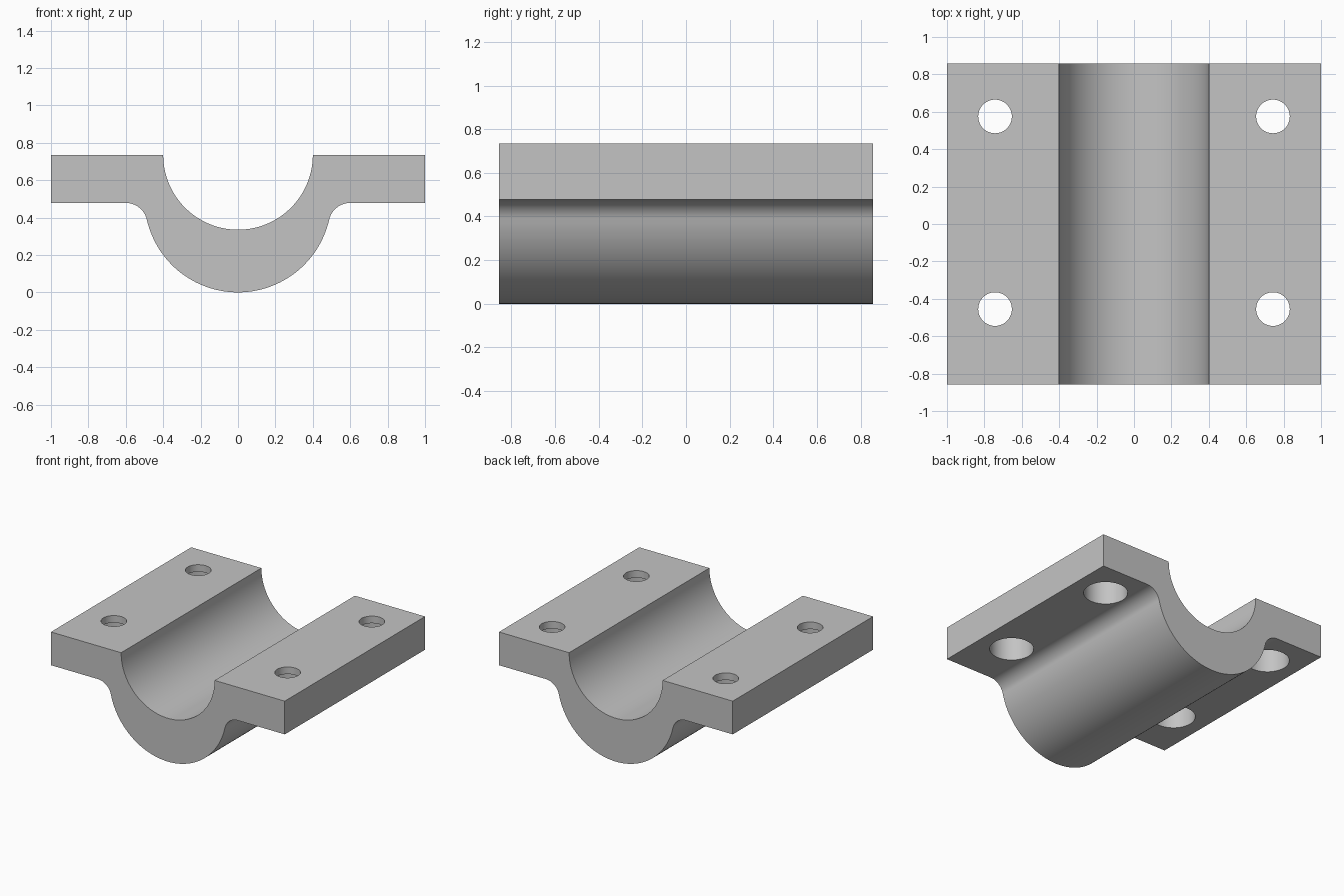
import bpy, bmesh
from math import cos, sin, pi, sqrt, atan2

cube = bpy.data.objects.get("Cube")
if cube:
    bpy.data.objects.remove(cube, do_unlink=True)

HALF_LEN = 0.857
TOP, UNDER = 0.735, 0.478       # flange top and underside heights
BORE = 0.4                      # radius of the channel
SHELL = 0.5                     # radius of the outer barrel
FILLET = 0.115

grey = bpy.data.materials.new("grey")
grey.use_nodes = True
colour = (0.55, 0.55, 0.55, 1)
grey.diffuse_color = colour
grey.node_tree.nodes["Principled BSDF"].inputs["Base Color"].default_value = colour


def arc(cx, cz, r, a0, a1, n):
    steps = [a0 + (a1 - a0) * i / n for i in range(n + 1)]
    return [(cx + r * cos(a), cz + r * sin(a)) for a in steps]


def make_object(name, bm):
    bmesh.ops.recalc_face_normals(bm, faces=bm.faces)
    mesh = bpy.data.meshes.new(name)
    bm.to_mesh(mesh)
    bm.free()
    mesh.materials.append(grey)
    obj = bpy.data.objects.new(name, mesh)
    bpy.context.collection.objects.link(obj)
    return obj


# Right-hand half of the section, from the barrel bottom round to the bore bottom
fz = UNDER - FILLET
fx = sqrt((SHELL + FILLET) ** 2 - (SHELL - fz) ** 2)
tangent = atan2(fz - SHELL, fx)
half = arc(0, SHELL, SHELL, -pi / 2, tangent, 32)
half += arc(fx, fz, FILLET, tangent + pi, pi / 2, 16)[1:]
half += [(1, UNDER), (1, TOP)]
half += arc(0, TOP, BORE, 0, -pi / 2, 32)
outline = half + [(-x, z) for x, z in reversed(half[1:-1])]

# Bearing cap: the section extruded along its length
bm = bmesh.new()
section = bm.faces.new([bm.verts.new((x, -HALF_LEN, z)) for x, z in outline])
swept = bmesh.ops.extrude_face_region(bm, geom=[section], use_keep_orig=True)
moved = [v for v in swept["geom"] if isinstance(v, bmesh.types.BMVert)]
bmesh.ops.translate(bm, verts=moved, vec=(0, 2 * HALF_LEN, 0))
cap = make_object("bearing_cap", bm)


# Stepped bolt holes: narrow at the top, wide counterbore from below
def stepped_pin(bm, x, y, n=48):
    rings = []
    for r, z in [(0.155, 0.3), (0.155, 0.68), (0.09, 0.68), (0.09, 0.85)]:
        rings.append([bm.verts.new((px, py, z)) for px, py in arc(x, y, r, 0, 2 * pi, n)[:-1]])
    for low, high in zip(rings, rings[1:]):
        for i in range(n):
            j = (i + 1) % n
            bm.faces.new((low[i], low[j], high[j], high[i]))
    bm.faces.new(rings[0])
    bm.faces.new(rings[-1])


bm = bmesh.new()
for x in (-0.743, 0.743):
    for y in (-0.455, 0.575):
        stepped_pin(bm, x, y)
cutter = make_object("bolt_hole_cutter", bm)
cutter.hide_render = True

bpy.ops.object.select_all(action='DESELECT')
bpy.context.view_layer.objects.active = cap
cap.select_set(True)
cut = cap.modifiers.new("bolt_holes", 'BOOLEAN')
cut.object = cutter
cut.operation = 'DIFFERENCE'
cut.solver = 'EXACT'
bpy.ops.object.modifier_apply(modifier=cut.name)
bpy.data.objects.remove(cutter, do_unlink=True)

# Smooth the curved walls, keep corners crisp and flat faces flat
bpy.ops.object.shade_smooth_by_angle(angle=pi / 6)
weighted = cap.modifiers.new("weighted_normals", 'WEIGHTED_NORMAL')
weighted.keep_sharp = True
